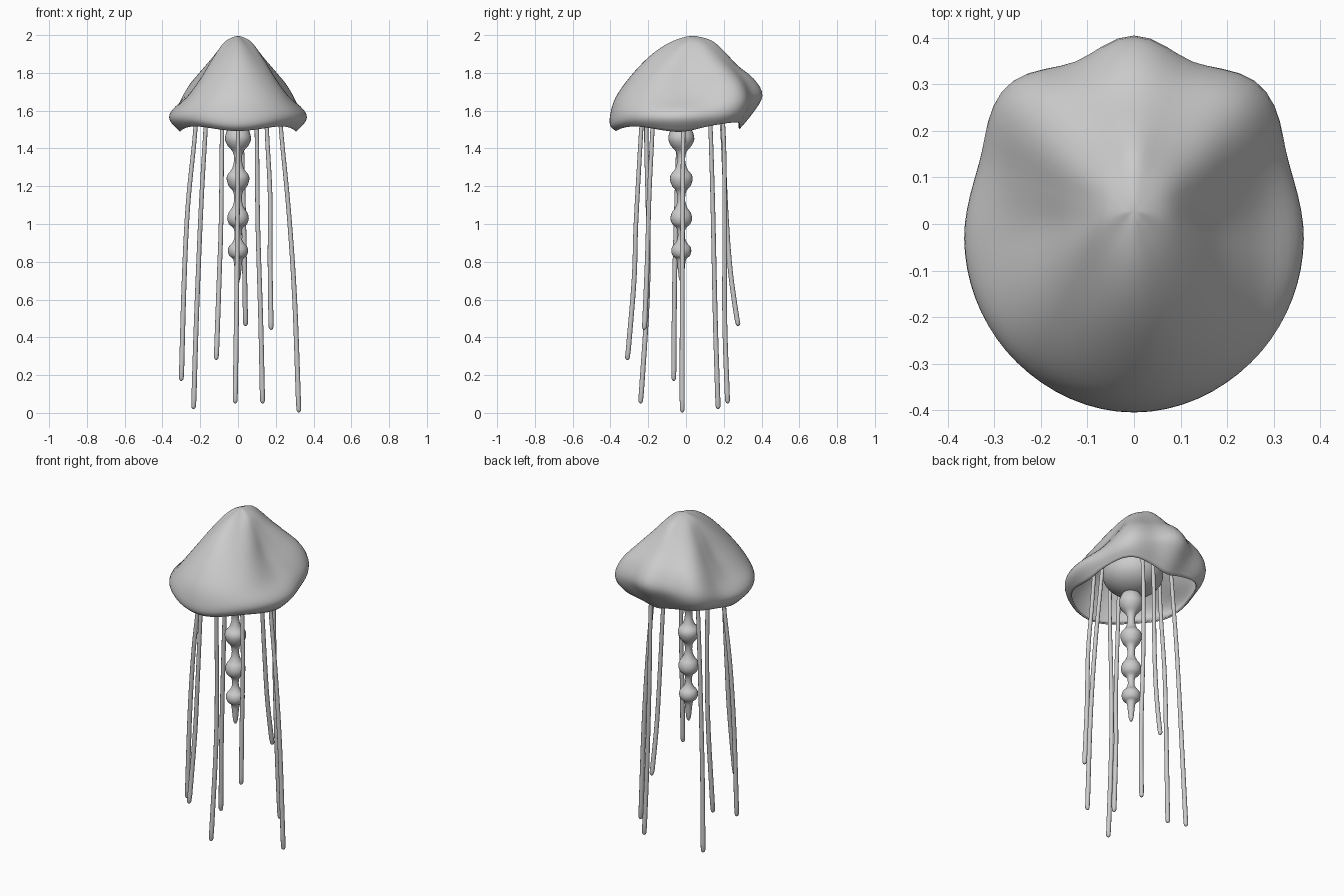
import bpy, bmesh
from math import sin, cos, pi, radians
from mathutils import Vector

if "Cube" in bpy.data.objects:
    bpy.data.objects.remove(bpy.data.objects["Cube"])


def catmull(pts, steps):
    """Smooth path through the points."""
    pts = [Vector(p) for p in pts]
    ext = [2 * pts[0] - pts[1]] + pts + [2 * pts[-1] - pts[-2]]
    out = []
    for i in range(1, len(ext) - 2):
        a, b, c, d = ext[i - 1:i + 3]
        for s in range(steps):
            t = s / steps
            out.append(0.5 * (2 * b + (c - a) * t + (2 * a - 5 * b + 4 * c - d) * t ** 2
                              + (3 * b - a - 3 * c + d) * t ** 3))
    return out + [pts[-1]]


def skin(name, rings, cap_start=True, cap_end=True):
    """Mesh through a stack of closed rings of points."""
    bm = bmesh.new()
    rows = [[bm.verts.new(p) for p in ring] for ring in rings]
    n = len(rows[0])
    for a, b in zip(rows, rows[1:]):
        for i in range(n):
            j = (i + 1) % n
            bm.faces.new((a[i], b[i], b[j], a[j]))
    if cap_start:
        bm.faces.new(rows[0])
    if cap_end:
        bm.faces.new(rows[-1][::-1])
    bmesh.ops.remove_doubles(bm, verts=bm.verts, dist=1e-5)
    bmesh.ops.recalc_face_normals(bm, faces=bm.faces)
    me = bpy.data.meshes.new(name)
    bm.to_mesh(me)
    bm.free()
    me.shade_smooth()
    ob = bpy.data.objects.new(name, me)
    bpy.context.collection.objects.link(ob)
    return ob


def circle(c, r, n):
    return [(c[0] + r * cos(2 * pi * i / n), c[1] + r * sin(2 * pi * i / n), c[2]) for i in range(n)]


# Bell: (radius, z) profiles at angles measured from the front, mirrored left/right
meridians = {
    0: [(.10, 1.963), (.20, 1.89), (.30, 1.78), (.375, 1.67), (.402, 1.58), (.402, 1.52), (.37, 1.49)],
    40: [(.09, 1.95), (.18, 1.865), (.27, 1.765), (.345, 1.67), (.385, 1.60), (.387, 1.55), (.355, 1.515)],
    84: [(.07, 1.965), (.125, 1.89), (.19, 1.775), (.27, 1.675), (.35, 1.605), (.365, 1.55), (.305, 1.483)],
    112: [(.075, 1.965), (.135, 1.89), (.21, 1.79), (.29, 1.695), (.347, 1.62), (.356, 1.565), (.32, 1.515)],
    137: [(.09, 1.965), (.18, 1.89), (.28, 1.81), (.36, 1.74), (.403, 1.66), (.395, 1.59), (.35, 1.535)],
    160: [(.10, 1.97), (.19, 1.90), (.27, 1.825), (.335, 1.755), (.37, 1.67), (.35, 1.60), (.30, 1.52)],
    180: [(.12, 1.972), (.20, 1.91), (.27, 1.84), (.36, 1.77), (.409, 1.68), (.35, 1.58), (.28, 1.497)],
}
angles = sorted(meridians)
knots = [(-40, 40)] + [(a, a) for a in angles] + [(200, 160)]


def bell_profile(deg):
    """Smooth blend of neighbouring profiles around the bell."""
    a = abs((deg + 180) % 360 - 180)
    k = max(i for i in range(1, len(knots) - 2) if knots[i][0] <= a)
    x0, x1, x2, x3 = [knots[i][0] for i in range(k - 1, k + 3)]
    rows = [meridians[knots[i][1]] for i in range(k - 1, k + 3)]
    h = x2 - x1
    t = (a - x1) / h
    pts = []
    for p0, p1, p2, p3 in zip(*[[Vector(p) for p in r] for r in rows]):
        m1 = (p2 - p0) * h / (x2 - x0)
        m2 = (p3 - p1) * h / (x3 - x1)
        pts.append(p1 * (2 * t ** 3 - 3 * t ** 2 + 1) + m1 * (t ** 3 - 2 * t ** 2 + t)
                   + p2 * (3 * t ** 2 - 2 * t ** 3) + m2 * (t ** 3 - t ** 2))
    return catmull([Vector((0, 2.001))] + pts, 4)


N = 72
columns = [(radians(i * 360 / N), bell_profile(i * 360 / N)) for i in range(N)]
rows = len(columns[0][1])
rings = [[(c[j].x * sin(a), -c[j].x * cos(a) + 0.03 * (1 - j / (rows - 1)) ** 4, c[j].y) for a, c in columns]
         for j in range(rows)]
bell = skin("bell", rings, False, False)
smooth = bell.modifiers.new("soften", 'SMOOTH')
smooth.iterations = 3
smooth.factor = 0.5
solid = bell.modifiers.new("thickness", 'SOLIDIFY')
solid.thickness = 0.008
solid.offset = -1

# Stomach dome inside the bell
bpy.ops.mesh.primitive_uv_sphere_add(segments=32, ring_count=16, location=(0, -0.01, 1.63))
stomach = bpy.context.object
stomach.name = "stomach"
stomach.scale = (0.17, 0.17, 0.125)
bpy.ops.object.shade_smooth()

# Beaded central arm, turned profile (radius, z)
profile = [(.05, 1.51), (.062, 1.485), (.069, 1.45), (.055, 1.415), (.027, 1.38), (.021, 1.335),
           (.033, 1.29), (.055, 1.262), (.06, 1.235), (.048, 1.20), (.025, 1.17), (.021, 1.12),
           (.034, 1.083), (.050, 1.06), (.057, 1.03), (.048, 1.00), (.023, .975), (.019, .93),
           (.031, .90), (.048, .88), (.053, .855), (.044, .83), (.025, .812), (.018, .76), (.013, .715), (.005, .695)]
skin("central_arm", [circle((0, -0.025, p.y), p.x, 24) for p in catmull(profile, 3)])

# Eight trailing tentacles, paths from under the bell to the tip
tentacles = {
    "left": [(-.215, -.035, 1.66), (-.23, -.04, 1.45), (-.265, -.05, 1.1), (-.285, -.06, .7), (-.30, -.065, .17)],
    "back_left": [(-.165, .12, 1.68), (-.172, .13, 1.5), (-.195, .142, 1.1), (-.22, .155, .5), (-.235, .17, .02)],
    "front_left": [(-.08, -.225, 1.68), (-.085, -.24, 1.45), (-.09, -.265, 1.0), (-.10, -.275, .7), (-.115, -.31, .28)],
    "front": [(0, -.205, 1.72), (0, -.21, 1.45), (-.003, -.20, 1.0), (-.007, -.205, .6), (-.015, -.24, .05)],
    "back": [(.015, .175, 1.72), (.02, .195, 1.45), (.03, .213, 1.05), (.035, .235, .75), (.04, .275, .46)],
    "back_right": [(.095, .18, 1.70), (.10, .20, 1.45), (.105, .205, 1.0), (.12, .205, .5), (.13, .22, .05)],
    "front_right": [(.145, -.17, 1.68), (.155, -.18, 1.45), (.17, -.195, 1.15), (.17, -.205, .8), (.175, -.22, .44)],
    "right": [(.215, -.01, 1.66), (.232, -.015, 1.45), (.27, -.018, 1.05), (.30, -.02, .6), (.322, -.02, .003)],
}
for side, path in tentacles.items():
    pts = catmull(path, 8)
    stack = [circle(p, 0.0105 + 0.003 * i / len(pts), 12) for i, p in enumerate(pts[:-1])]
    tip = pts[-1]
    stack += [circle(tip + Vector((0, 0, dz)), r, 12) for dz, r in ((.014, .0125), (.005, .009), (0, .003))]
    skin(side + "_tentacle", stack)
